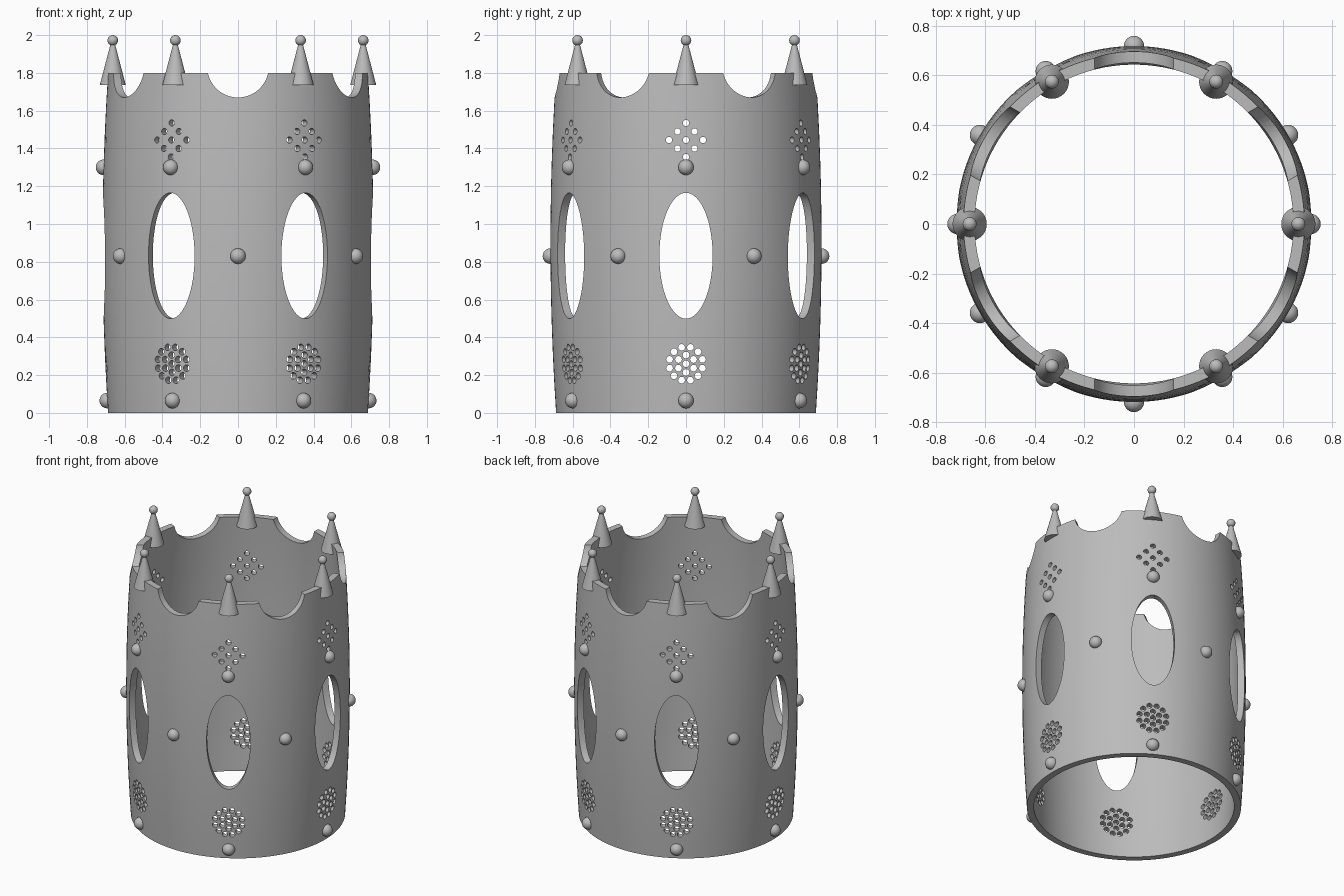
import bpy, bmesh, math
from mathutils import Matrix, Vector

if "Cube" in bpy.data.objects:
    bpy.data.objects.remove(bpy.data.objects["Cube"])

grey = bpy.data.materials.new("plain grey")
grey.diffuse_color = (0.5, 0.5, 0.5, 1)
grey.use_nodes = True
grey.node_tree.nodes["Principled BSDF"].inputs["Base Color"].default_value = grey.diffuse_color

HEIGHT, WALL = 1.8, 0.045
SIXTHS = [math.radians(60 * i) for i in range(6)]
BETWEEN = [a + math.radians(30) for a in SIXTHS]


def radius(z):
    """Outer radius of the barrel-shaped wall."""
    return 0.688 + 0.03 * (1 - ((z - 0.9) / 0.9) ** 2)


def make(name, bm):
    bmesh.ops.recalc_face_normals(bm, faces=bm.faces)
    mesh = bpy.data.meshes.new(name)
    bm.to_mesh(mesh)
    bm.free()
    mesh.materials.append(grey)
    ob = bpy.data.objects.new(name, mesh)
    bpy.context.collection.objects.link(ob)
    return ob


def smooth(ob, angle=35):
    bpy.ops.object.select_all(action='DESELECT')
    ob.select_set(True)
    bpy.context.view_layer.objects.active = ob
    bpy.ops.object.shade_smooth_by_angle(angle=math.radians(angle))


def polar(a, r, z):
    return Vector((r * math.cos(a), r * math.sin(a), z))


# Wall: closed profile spun round z
bm = bmesh.new()
N = 120
levels = [HEIGHT * i / 12 for i in range(13)]
profile = [(radius(z), z) for z in levels]
profile += [(radius(z) - WALL, z) for z in reversed(levels)]
rings = [[bm.verts.new(polar(2 * math.pi * (i + 0.5) / N, r, z)) for r, z in profile]
         for i in range(N)]
for i in range(N):
    a, b = rings[i], rings[(i + 1) % N]
    for j in range(len(profile)):
        k = (j + 1) % len(profile)
        bm.faces.new((a[j], b[j], b[k], a[k]))
wall = make("crown_wall", bm)

# Radial cutters: windows, rim scallops and pierced patterns
bm = bmesh.new()


def cut(a, side, z, half_width, half_height, segments):
    m = (Matrix.Rotation(a, 4, 'Z') @ Matrix.Translation((0.7, side, z))
         @ Matrix.Rotation(math.pi / 2, 4, 'Y')
         @ Matrix.Diagonal((half_height, half_width, 1, 1)))
    bmesh.ops.create_cone(bm, cap_ends=True, segments=segments, radius1=1,
                          radius2=1, depth=0.3, matrix=m)


diamond = [((i - j) * 0.045, (i + j) * 0.045) for i in (-1, 0, 1) for j in (-1, 0, 1)]
rosette = [(0, 0)]
for count, r, start in ((6, 0.046, 90), (12, 0.09, 15)):
    for i in range(count):
        t = math.radians(start) + 2 * math.pi * i / count
        rosette.append((r * math.cos(t), r * math.sin(t)))

for a in SIXTHS:
    cut(a, 0, 0.832, 0.141, 0.333, 64)
    for s, h in diamond:
        cut(a, s, 1.445 + h, 0.017, 0.017, 12)
    for s, h in rosette:
        cut(a, s, 0.26 + h, 0.018, 0.018, 12)
for a in BETWEEN:
    cut(a, 0, 1.833, 0.163, 0.163, 64)
cutter = make("opening_cutter", bm)
cutter.hide_render = True

mod = wall.modifiers.new("openings", 'BOOLEAN')
mod.operation, mod.solver, mod.object = 'DIFFERENCE', 'EXACT', cutter
bpy.context.view_layer.objects.active = wall
wall.select_set(True)
bpy.ops.object.modifier_apply(modifier=mod.name)
bpy.data.objects.remove(cutter)
smooth(wall)


def ball(name, a, r, z, size):
    bm = bmesh.new()
    bmesh.ops.create_uvsphere(bm, u_segments=24, v_segments=14, radius=size,
                              matrix=Matrix.Translation(polar(a, r, z)))
    smooth(make(name, bm))


# Studs on the wall, spires and finials on the rim
for a in SIXTHS:
    ball("lower_stud", a, radius(0.065), 0.065, 0.041)
    ball("upper_stud", a, radius(1.3), 1.3, 0.041)
    bm = bmesh.new()
    bmesh.ops.create_cone(bm, cap_ends=True, segments=32, radius1=0.069, radius2=0.01,
                          depth=0.225, matrix=Matrix.Translation(polar(a, 0.663, 1.8475)))
    smooth(make("spire", bm))
    ball("spire_finial", a, 0.663, 1.972, 0.028)
for a in BETWEEN:
    ball("middle_stud", a, radius(0.83), 0.83, 0.041)
